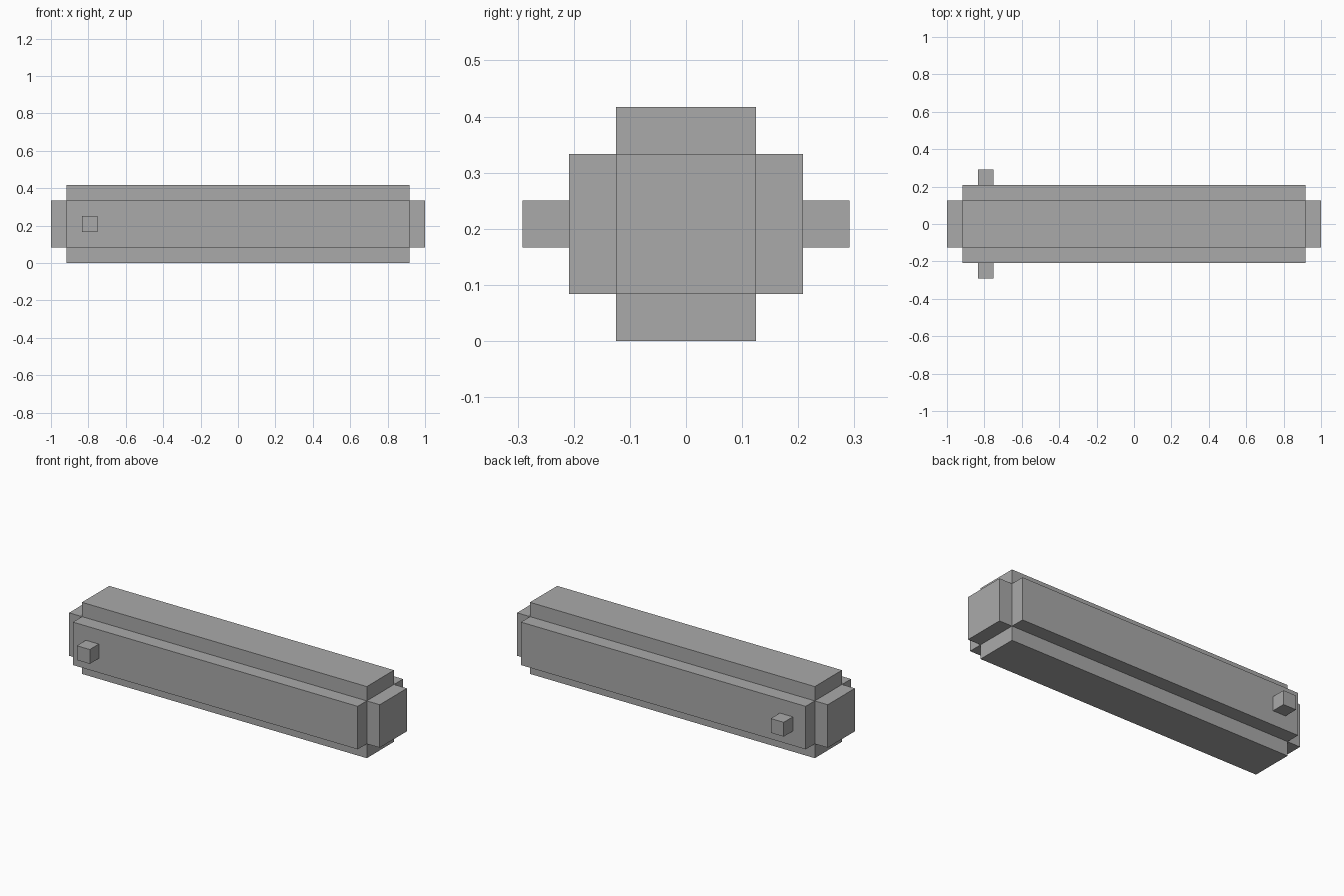
import bpy

cube = bpy.data.objects.get("Cube")
if cube:
    bpy.data.objects.remove(cube, do_unlink=True)

U = 1 / 12          # grid unit
MID = 2.5 * U       # height of the long axis

grey = bpy.data.materials.new("grey")
grey.use_nodes = True
colour = (0.4, 0.4, 0.4, 1)
grey.diffuse_color = colour
grey.node_tree.nodes["Principled BSDF"].inputs["Base Color"].default_value = colour


def box(name, size, x=0, y=0):
    """Box with its size and position in grid units, centred on the long axis."""
    bpy.ops.mesh.primitive_cube_add(size=1, location=(x * U, y * U, MID))
    ob = bpy.context.object
    ob.name = name
    ob.scale = [s * U for s in size]
    bpy.ops.object.transform_apply(location=False, rotation=False, scale=True)
    ob.data.materials.append(grey)
    return ob


# Three crossing bars make the stepped beam
box("core_bar", (24, 3, 3))
box("wide_bar", (22, 5, 3))
box("tall_bar", (22, 3, 5))

# Small pegs near the right end, on the front and the back
for name, side in (("front_peg", -1), ("back_peg", 1)):
    box(name, (1, 1, 1), x=-9.5, y=3 * side)
